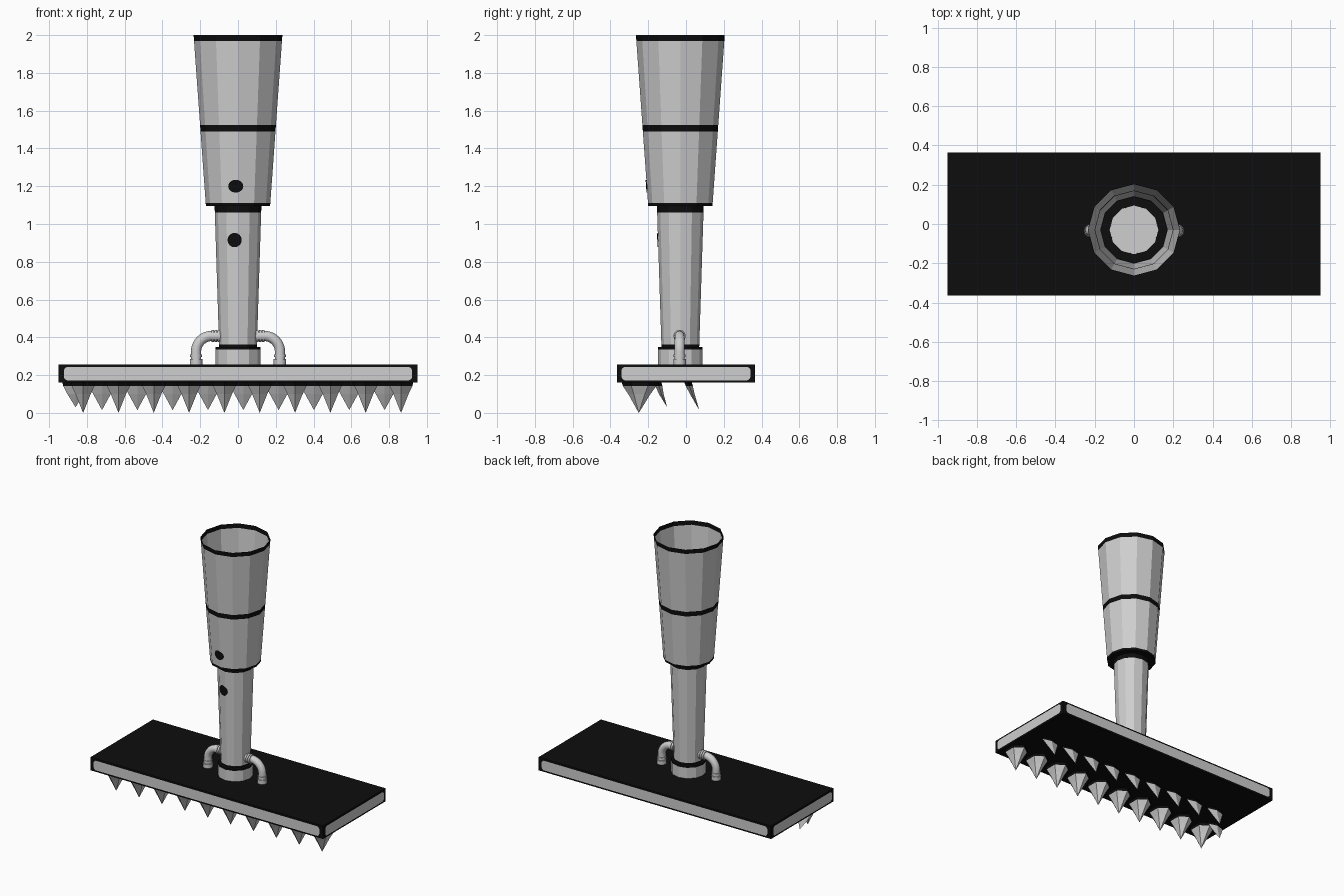
import bpy, bmesh, math

if "Cube" in bpy.data.objects:
    bpy.data.objects.remove(bpy.data.objects["Cube"])

def material(name, v):
    m = bpy.data.materials.new(name)
    m.diffuse_color = (v, v, v, 1)
    m.use_nodes = True
    m.node_tree.nodes["Principled BSDF"].inputs["Base Color"].default_value = m.diffuse_color
    return m

GREY = material("light_grey", 0.62)
BLACK = material("black", 0.004)
CY = -0.03          # handle axis in y
SIDES = 12

def finish(name, bm, recalc=True):
    if recalc:
        bmesh.ops.recalc_face_normals(bm, faces=bm.faces)
    me = bpy.data.meshes.new(name)
    bm.to_mesh(me)
    bm.free()
    me.materials.append(GREY)
    me.materials.append(BLACK)
    ob = bpy.data.objects.new(name, me)
    bpy.context.collection.objects.link(ob)
    return ob

def lathe(name, rings, mats, cap=None):
    """Rings of (radius, z); mats gives the colour of each band between rings."""
    bm = bmesh.new()
    loops = []
    for r, z in rings:
        loops.append([bm.verts.new((r * math.cos(2 * math.pi * i / SIDES),
                                    CY + r * math.sin(2 * math.pi * i / SIDES), z))
                      for i in range(SIDES)])
    for a, b, m in zip(loops, loops[1:], mats):
        for i in range(SIDES):
            j = (i + 1) % SIDES
            bm.faces.new((a[i], a[j], b[j], b[i])).material_index = m
    if cap is not None:
        bm.faces.new(loops[-1]).material_index = cap
    return finish(name, bm, False)

def cup_r(z):
    return 0.17 + 0.065 * (z - 1.095) / 0.905

def tube_r(z):
    return 0.10 + 0.024 * (z - 0.35) / 0.75

# Handle: open flared grip with black bands
zs = [1.095, 1.112, 1.49, 1.525, 1.968, 2.0]
lathe("grip", [(0.124, 1.095)] + [(cup_r(z), z) for z in zs], [1, 1, 0, 1, 0, 1])
# Handle: slim lower tube, closed on top, and base collar
lathe("lower_tube", [(tube_r(z), z) for z in (0.34, 0.362, 1.06, 1.098)], [1, 0, 1], 0)
lathe("collar", [(0.118, 0.255), (0.118, 0.335), (0.118, 0.348), (0.10, 0.35)], [0, 1, 1], 1)

# Round dark spots, bent onto the front facets of the handle
def spot(name, x, z, rx, rz, radius):
    bm = bmesh.new()
    bm.faces.new([bm.verts.new((x + rx * math.cos(k * math.pi / 8), 0,
                                z + rz * math.sin(k * math.pi / 8))) for k in range(16)])
    bmesh.ops.bisect_plane(bm, geom=bm.verts[:] + bm.edges[:] + bm.faces[:],
                           plane_co=(0, 0, 0), plane_no=(1, 0, 0))
    for v in bm.verts:
        v.co.y = CY - radius(v.co.z) + abs(v.co.x) * math.tan(math.pi / SIDES) - 0.004
    for f in bm.faces:
        f.material_index = 1
    finish(name, bm, False)

spot("upper_spot", -0.012, 1.2, 0.04, 0.034, cup_r)
spot("lower_spot", -0.018, 0.915, 0.038, 0.038, tube_r)

# Head plate
bm = bmesh.new()
bmesh.ops.create_cube(bm, size=1)
for v in bm.verts:
    v.co.x *= 1.9
    v.co.y *= 0.73
    v.co.z = 0.208 + v.co.z * 0.096
for f in bm.faces:
    f.material_index = 1
finish("head_plate", bm)

# Pale rounded panels on the four plate sides
def panel(name, half, angle, dist):
    bm = bmesh.new()
    r, h = 0.022, 0.036
    c, s = math.cos(angle), math.sin(angle)
    vs = []
    for k in range(16):
        a = 2 * math.pi * (k + 0.5) / 16
        u = math.copysign(half - r, math.cos(a)) + r * math.cos(a)
        w = math.copysign(h - r, math.sin(a)) + r * math.sin(a)
        vs.append(bm.verts.new((u * c + dist * s, u * s - dist * c, 0.208 + w)))
    bm.faces.new(vs)
    finish(name, bm, False)

for n, (name, half, dist) in enumerate((("front_panel", 0.922, 0.368), ("right_panel", 0.342, 0.953),
                                        ("back_panel", 0.922, 0.368), ("left_panel", 0.342, 0.953))):
    panel(name, half, n * math.pi / 2, dist)

# Teeth under the plate: faceted spikes with a dark root
def tooth(name, x, y, rx, ry, tip_y, sides, tip_z):
    bm = bmesh.new()
    rings = []
    for z, t in ((0.163, 1.0), (0.142, 0.93), (0.10, 0.62)):
        sh = (tip_y - y) * (0.163 - z) / 0.163
        rings.append([bm.verts.new((x + t * rx * math.sin(2 * math.pi * i / sides),
                                    y + sh - t * ry * math.cos(2 * math.pi * i / sides), z))
                      for i in range(sides)])
    tip = bm.verts.new((x, tip_y, tip_z))
    for k in range(2):
        for i in range(sides):
            j = (i + 1) % sides
            f = bm.faces.new((rings[k][i], rings[k][j], rings[k + 1][j], rings[k + 1][i]))
            f.material_index = 1 - k
    for i in range(sides):
        bm.faces.new((rings[2][i], rings[2][(i + 1) % sides], tip))
    finish(name, bm)

for i in range(10):
    tooth("front_tooth", -0.82 + 0.187 * i, -0.245, 0.075, 0.095, -0.25, 6, 0.0)
for i in range(9):
    tooth("rear_tooth", -0.72 + 0.187 * i, 0.01, 0.075, 0.02, 0.07, 4, 0.015)
tooth("corner_tooth", -0.86, -0.15, 0.07, 0.02, -0.10, 4, 0.03)

# Bent pipes between handle and plate, with thicker end cuffs
def pipe(name, pts, r):
    cu = bpy.data.curves.new(name, 'CURVE')
    cu.dimensions = '3D'
    cu.bevel_depth = r
    cu.bevel_resolution = 4
    cu.use_fill_caps = True
    sp = cu.splines.new('POLY')
    sp.points.add(len(pts) - 1)
    for p, (x, z) in zip(sp.points, pts):
        p.co = (x, CY - 0.004, z, 1)
    cu.materials.append(GREY)
    ob = bpy.data.objects.new(name, cu)
    bpy.context.collection.objects.link(ob)
    bpy.ops.object.select_all(action='DESELECT')
    ob.select_set(True)
    bpy.context.view_layer.objects.active = ob
    bpy.ops.object.convert(target='MESH')
    bpy.ops.object.shade_smooth_by_angle(angle=math.radians(40))

for s in (-1, 1):
    bend = [(s * (0.14 + 0.082 * math.sin(a * math.pi / 20)),
             0.325 + 0.082 * math.cos(a * math.pi / 20)) for a in range(11)]
    pipe("pipe", [(s * 0.09, 0.407)] + bend + [(s * 0.222, 0.25)], 0.027)
    for x in (0.102, 0.118, 0.134):
        pipe("handle_cuff", [(s * (x - 0.006), 0.407), (s * (x + 0.006), 0.407)], 0.033)
    pipe("plate_cuff", [(s * 0.222, 0.25), (s * 0.222, 0.285)], 0.033)
    pipe("plate_ring", [(s * 0.222, 0.295), (s * 0.222, 0.308)], 0.031)
